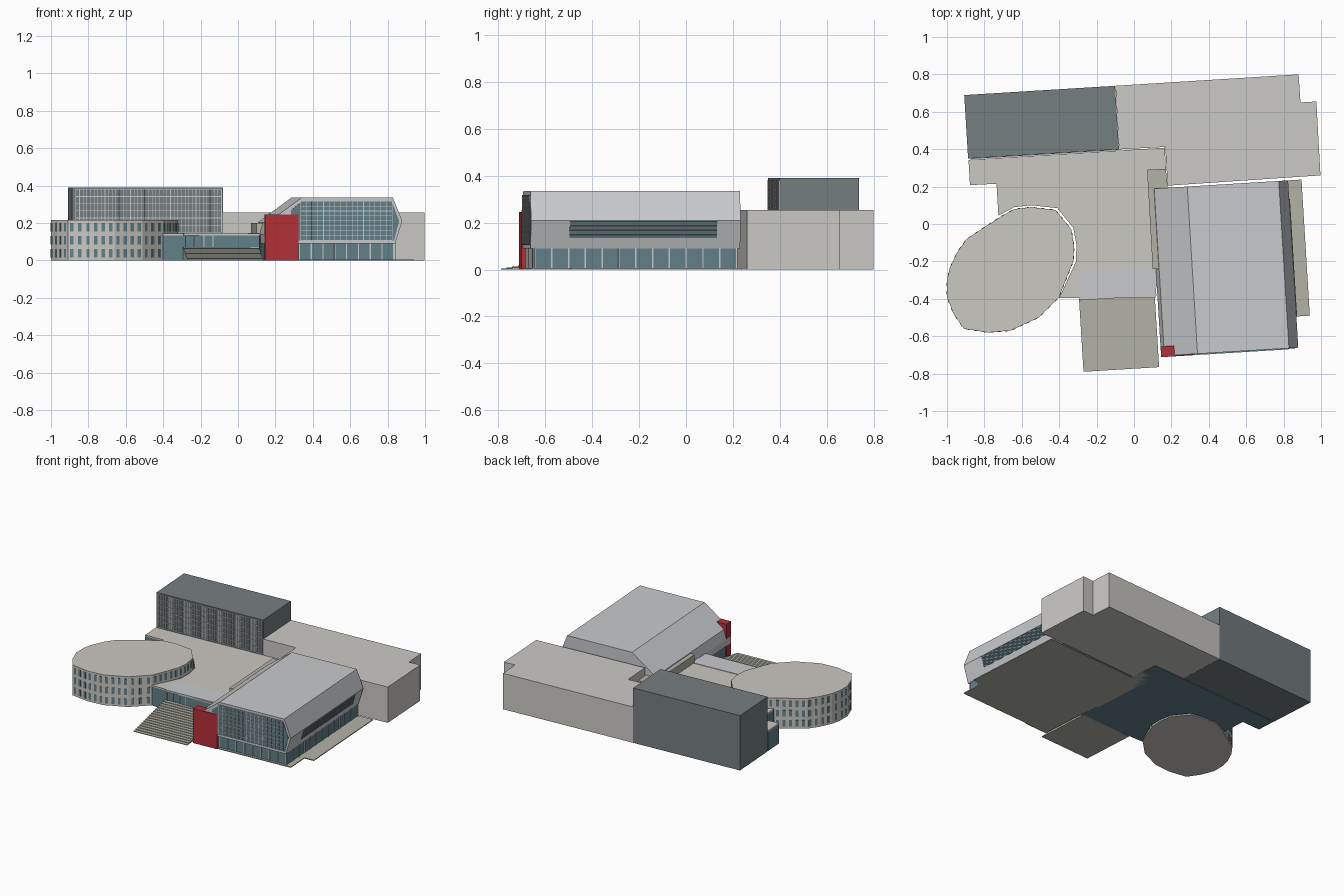
import bpy, bmesh, math
from mathutils import Matrix, Vector

if "Cube" in bpy.data.objects:
    bpy.data.objects.remove(bpy.data.objects["Cube"])

TILT = math.radians(3.5)


def mat(name, r, g, b):
    m = bpy.data.materials.new(name)
    m.diffuse_color = (r, g, b, 1)
    m.use_nodes = True
    m.node_tree.nodes["Principled BSDF"].inputs["Base Color"].default_value = m.diffuse_color
    return m


BEIGE = mat("beige_stone", 0.60, 0.58, 0.54)
METAL = mat("light_metal", 0.58, 0.59, 0.61)
WALL = mat("pale_wall", 0.60, 0.59, 0.56)
DARK = mat("dark_cladding", 0.18, 0.21, 0.22)
GLASS = mat("teal_glass", 0.12, 0.22, 0.25)
OLIVE = mat("paving", 0.45, 0.45, 0.39)
RED = mat("red_panel", 0.45, 0.03, 0.04)


def frame(x, y, angle=TILT):
    return Matrix.Translation((x, y, 0)) @ Matrix.Rotation(angle, 4, 'Z')


def finish(name, bm, material):
    bmesh.ops.recalc_face_normals(bm, faces=bm.faces[:])
    me = bpy.data.meshes.new(name)
    bm.to_mesh(me)
    bm.free()
    me.materials.append(material)
    ob = bpy.data.objects.new(name, me)
    bpy.context.collection.objects.link(ob)
    return ob


def extrude(name, pts, offset, material, M=Matrix()):
    """Closed solid from a 3D outline pushed along an offset."""
    bm = bmesh.new()
    f = bm.faces.new([bm.verts.new(M @ Vector(p)) for p in pts])
    r = bmesh.ops.extrude_face_region(bm, geom=[f], use_keep_orig=True)
    vs = [v for v in r['geom'] if isinstance(v, bmesh.types.BMVert)]
    bmesh.ops.translate(bm, verts=vs, vec=M.to_3x3() @ Vector(offset))
    return finish(name, bm, material)


def prism(name, plan, z0, z1, material):
    return extrude(name, [(x, y, z0) for x, y in plan], (0, 0, z1 - z0), material)


def boxes(name, items, material):
    """Joined boxes; each item is (matrix, x0, x1, y0, y1, z0, z1)."""
    bm = bmesh.new()
    for M, x0, x1, y0, y1, z0, z1 in items:
        S = Matrix.Diagonal((x1 - x0, y1 - y0, z1 - z0, 1))
        T = Matrix.Translation(((x0 + x1) / 2, (y0 + y1) / 2, (z0 + z1) / 2))
        bmesh.ops.create_cube(bm, size=1, matrix=M @ T @ S)
    return finish(name, bm, material)


def grid(M, x0, x1, z0, z1, nx, nz, w, y0, y1):
    """Vertical and horizontal bars over a facade rectangle."""
    out = []
    for i in range(nx + 1):
        x = x0 + (x1 - x0) * i / nx
        out.append((M, x - w / 2, x + w / 2, y0, y1, z0, z1))
    for i in range(nz + 1 if nz else 0):
        z = z0 + (z1 - z0) * i / nz
        out.append((M, x0, x1, y0, y1, z - w / 2, z + w / 2))
    return out


# Rear tower with gridded front facade
T = frame(-0.887, 0.35)
boxes("rear_tower", [(T, 0, 0.808, 0, 0.34, 0, 0.39)], DARK)
boxes("tower_facade_grid", grid(T, 0.02, 0.80, 0.15, 0.38, 40, 6, 0.003, -0.004, 0.002), METAL)

# Rear block beside the tower
prism("rear_block", [(-0.099, 0.739), (0.88, 0.80), (0.89, 0.65), (0.975, 0.655),
                     (0.997, 0.26), (0.18, 0.205), (0.167, 0.412), (-0.08, 0.399)], 0, 0.255, WALL)

# Faceted drum with three rows of windows
drum = [(-1, -0.39), (-1, -0.30), (-0.985, -0.235), (-0.945, -0.15), (-0.895, -0.08),
        (-0.72, 0.035), (-0.64, 0.08), (-0.55, 0.09), (-0.42, 0.075), (-0.375, 0.02),
        (-0.335, -0.03), (-0.32, -0.12), (-0.325, -0.20), (-0.40, -0.39), (-0.51, -0.50),
        (-0.66, -0.57), (-0.78, -0.58), (-0.91, -0.56), (-0.965, -0.48)]
prism("drum", drum, 0, 0.215, BEIGE)
wins = []
for a, b in zip(drum, drum[1:] + drum[:1]):
    d = Vector(b) - Vector(a)
    n = max(1, round(d.length / 0.045))
    M = frame(a[0], a[1], math.atan2(d.y, d.x))
    for i in range(n):
        c = d.length * (i + 0.5) / n
        for z in (0.015, 0.085, 0.155):
            wins.append((M, c - 0.009, c + 0.009, -0.004, 0.002, z, z + 0.045))
boxes("drum_windows", wins, GLASS)

# Low glazed podium wrapped round the drum, with a roof slab
podium = [(-0.885, 0.343), (0.165, 0.408), (0.175, 0.2), (0.115, -0.38), (0.115, -0.395),
          (-0.40, -0.395), (-0.31, -0.20), (-0.308, -0.11), (-0.325, -0.02), (-0.41, 0.085),
          (-0.55, 0.10), (-0.64, 0.09), (-0.725, 0.045), (-0.735, 0.215), (-0.877, 0.208)]
prism("podium_glass", podium, 0, 0.134, GLASS)
prism("podium_roof", podium, 0.134, 0.144, BEIGE)
E = frame(-0.29, -0.405)
boxes("entrance_canopy", [(E, 0, 0.41, -0.003, 0.155, 0.134, 0.147)], METAL)
boxes("entrance_mullions", grid(E, 0.01, 0.40, 0.07, 0.134, 8, 0, 0.005, 0.0, 0.03), METAL)
prism("link_block", [(0.07, 0.29), (0.17, 0.295), (0.18, 0.2), (0.15, -0.24), (0.10, -0.24)],
      0, 0.20, OLIVE)

# Entrance steps
S = frame(-0.27, -0.79)
N = 16
boxes("entrance_steps", [(S, 0, 0.405, 0.39 * i / N, 0.39, 0.072 * i / N, 0.072 * (i + 1) / N)
                         for i in range(N)], OLIVE)

# Hall: ground slab, glazed ground floor and faceted upper shell
H = frame(0.145, -0.71)
boxes("ground_slab", [(H, 0, 0.735, 0.004, 0.9, 0, 0.006),
                      (H, 0.7, 0.807, 0.171, 0.9, 0, 0.006)], OLIVE)
boxes("hall_ground_glass", [(H, 0.005, 0.695, 0.02, 0.89, 0.006, 0.095)], GLASS)
R = H @ Matrix.Translation((0.695, 0.02, 0)) @ Matrix.Rotation(math.pi / 2, 4, 'Z')
boxes("hall_ground_mullions",
      grid(H, 0.185, 0.69, 0.006, 0.092, 8, 0, 0.006, 0.014, 0.022)
      + grid(R, 0.003, 0.865, 0.006, 0.092, 12, 0, 0.006, -0.005, 0.003), METAL)
shell = [(0, 0.09), (0, 0.14), (0.018, 0.205), (0.195, 0.335), (0.685, 0.335),
         (0.735, 0.21), (0.697, 0.09)]
extrude("hall_shell", [(u, 0.004, z) for u, z in shell], (0, 0.896, 0), METAL, H)

# Hall front glazing
pane = [(0.18, 0.105), (0.69, 0.105), (0.718, 0.21), (0.677, 0.318), (0.20, 0.318), (0.14, 0.27),
        (0.14, 0.24)]
extrude("hall_front_glass", [(u, 0.001, z) for u, z in pane], (0, 0.006, 0), GLASS, H)
boxes("hall_front_mullions", grid(H, 0.19, 0.68, 0.108, 0.316, 16, 8, 0.003, -0.002, 0.003), METAL)

# Louvred side window lying on the sloping lower wall
lean = math.atan2(0.038, 0.12)
W = H @ Matrix.Translation((0.735, 0, 0.21)) @ Matrix.Rotation(lean, 4, 'Y')
boxes("side_window", [(W, -0.004, 0.002, 0.17, 0.80, -0.078, -0.003)], GLASS)
boxes("side_louvres", [(W, 0, 0.005, 0.17, 0.80, z, z + 0.003)
                       for z in (-0.076 + 0.01 * i for i in range(8))], DARK)

# Red entrance pylon
boxes("red_pylon", [(H, 0, 0.18, -0.002, 0.055, 0, 0.245)], RED)
